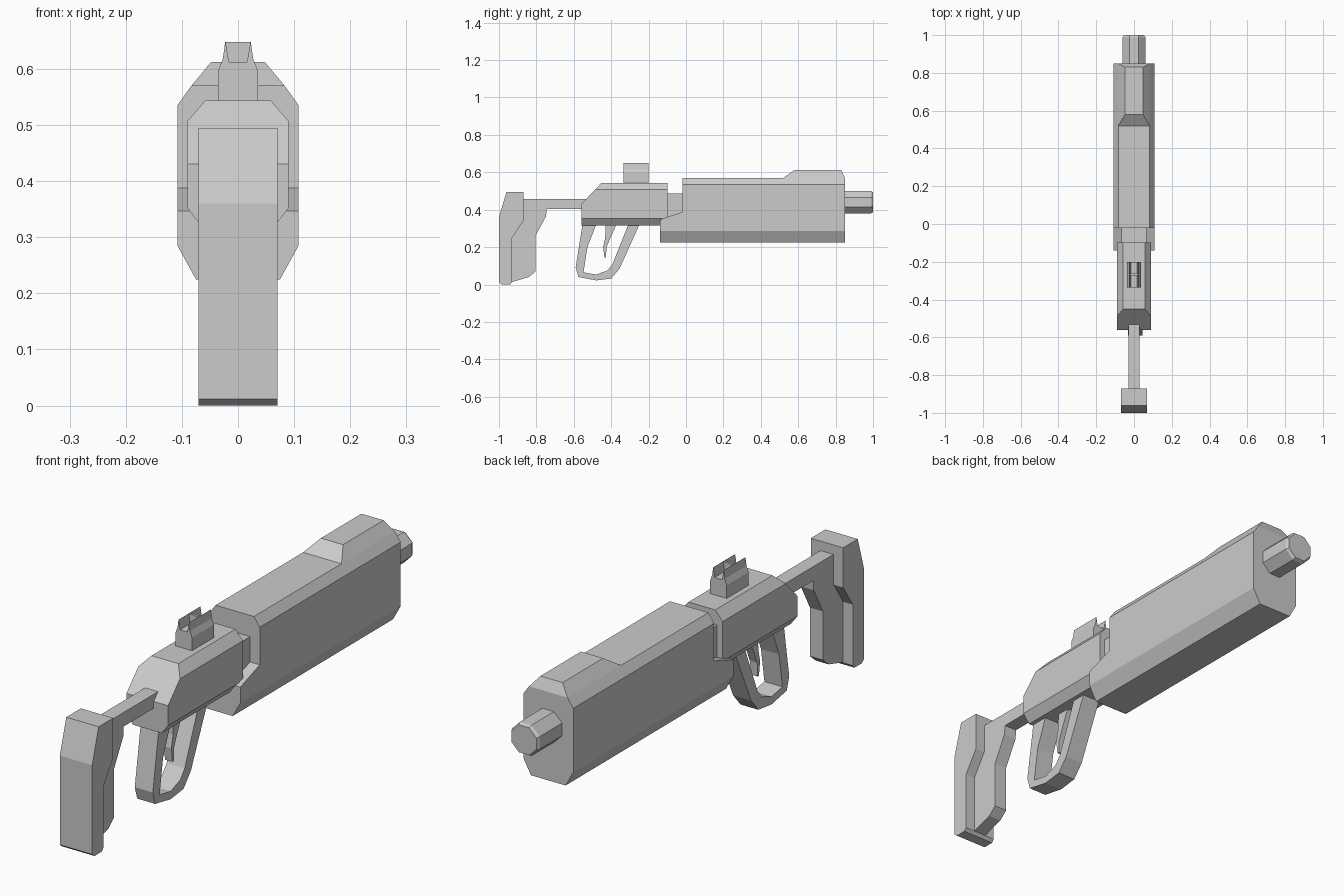
import bpy
import bmesh
from math import pi
from mathutils import Matrix, Vector

cube = bpy.data.objects.get("Cube")
if cube:
    bpy.data.objects.remove(cube, do_unlink=True)

grey = bpy.data.materials.new("plain_grey")
grey.use_nodes = True
tone = (0.6, 0.6, 0.6, 1)
grey.diffuse_color = tone
grey.node_tree.nodes["Principled BSDF"].inputs["Base Color"].default_value = tone


def finish(name, bm):
    bmesh.ops.recalc_face_normals(bm, faces=bm.faces)
    mesh = bpy.data.meshes.new(name)
    bm.to_mesh(mesh)
    bm.free()
    mesh.materials.append(grey)
    obj = bpy.data.objects.new(name, mesh)
    bpy.context.collection.objects.link(obj)
    return obj


def prism(name, pts, lo, hi, axis="x", cut=None):
    """Extrude an outline along x (points are y, z) or along y (points are x, z)."""
    bm = bmesh.new()
    place = (lambda a, b: (lo, a, b)) if axis == "x" else (lambda a, b: (a, lo, b))
    face = bm.faces.new([bm.verts.new(place(a, b)) for a, b in pts])
    step = Vector((hi - lo, 0, 0)) if axis == "x" else Vector((0, hi - lo, 0))
    new = bmesh.ops.extrude_face_region(bm, geom=[face], use_keep_orig=True)["geom"]
    bmesh.ops.translate(bm, vec=step, verts=[v for v in new if isinstance(v, bmesh.types.BMVert)])
    if cut:
        point, normal = cut
        res = bmesh.ops.bisect_plane(bm, geom=bm.verts[:] + bm.edges[:] + bm.faces[:],
                                     plane_co=point, plane_no=normal, clear_outer=True)
        rim = [e for e in res["geom_cut"] if isinstance(e, bmesh.types.BMEdge)]
        bmesh.ops.holes_fill(bm, edges=rim, sides=0)
    return finish(name, bm)


def mirrored(half):
    """Complete a symmetric section from its right half, listed bottom to top."""
    return half + [(-x, z) for x, z in reversed(half)]


# Large faceted housing, with its upper rear cut away
housing = prism("barrel_housing", mirrored([(0.075, 0.225), (0.108, 0.285), (0.108, 0.535), (0.083, 0.57)]),
                -0.14, 0.85, "y")
cutter = prism("housing_cutter", [(-0.3, 0.29), (-0.14, 0.347), (-0.02, 0.388), (-0.02, 0.7), (-0.3, 0.7)],
               -0.2, 0.2)
cutter.hide_render = True
mod = housing.modifiers.new("rear_notch", "BOOLEAN")
mod.operation = "DIFFERENCE"
mod.object = cutter
mod.solver = "EXACT"
bpy.context.view_layer.update()
housing.data = bpy.data.meshes.new_from_object(housing.evaluated_get(bpy.context.evaluated_depsgraph_get()))
housing.modifiers.clear()
bpy.data.objects.remove(cutter, do_unlink=True)

# Raised block on the far end of the housing
bm = bmesh.new()
rings = [[bm.verts.new((x, y, z)) for x, y in ((-w, a), (w, a), (w, b), (-w, b))]
         for w, a, b, z in ((0.083, 0.52, 0.85, 0.57), (0.048, 0.58, 0.83, 0.612))]
bm.faces.new(rings[0])
bm.faces.new(rings[1])
for i in range(4):
    j = (i + 1) % 4
    bm.faces.new((rings[0][i], rings[0][j], rings[1][j], rings[1][i]))
finish("housing_top_rise", bm)

# Receiver with a sloped rear top, and the neck joining it to the housing
prism("receiver", mirrored([(0.062, 0.315), (0.09, 0.352), (0.09, 0.507), (0.058, 0.544)]),
      -0.56, -0.098, "y", cut=((0, -0.56, 0.43), (0, -0.115, 0.11)))
prism("neck", [(-0.11, 0.35), (-0.01, 0.38), (-0.01, 0.487), (-0.11, 0.487)], -0.066, 0.066)

# Eight-sided muzzle with a chamfered tip
bm = bmesh.new()
for start, length, r1, r2 in ((0.84, 0.148, 0.065, 0.065), (0.988, 0.012, 0.065, 0.058)):
    place = (Matrix.Translation((0, start + length / 2, 0.44)) @ Matrix.Rotation(-pi / 2, 4, "X")
             @ Matrix.Rotation(pi / 8, 4, "Z"))
    bmesh.ops.create_cone(bm, cap_ends=True, segments=8, radius1=r1, radius2=r2, depth=length, matrix=place)
finish("muzzle", bm)

# Stock: rod, butt plate and narrow inner web
prism("stock_rod", [(-0.88, 0.403), (-0.52, 0.403), (-0.52, 0.458), (-0.88, 0.458)], -0.028, 0.028)
prism("butt_plate", [(-0.96, 0.495), (-0.87, 0.495), (-0.87, 0.34), (-0.93, 0.25), (-0.93, 0.012),
                     (-0.94, 0), (-0.985, 0), (-1, 0.012), (-1, 0.36)], -0.07, 0.07)
prism("stock_web", [(-0.88, 0.405), (-0.745, 0.405), (-0.748, 0.365), (-0.805, 0.26), (-0.805, 0.07),
                    (-0.84, 0.04), (-0.935, 0.012), (-0.935, 0.25), (-0.88, 0.33)], -0.028, 0.028)

# Open grip loop: outer outline down and around, inner outline back
outer = [(-0.553, 0.325), (-0.59, 0.09), (-0.575, 0.04), (-0.48, 0.022), (-0.4, 0.032),
         (-0.355, 0.085), (-0.247, 0.325)]
inner = [(-0.307, 0.325), (-0.393, 0.11), (-0.42, 0.075), (-0.48, 0.053), (-0.548, 0.065),
         (-0.527, 0.2), (-0.478, 0.325)]
prism("grip_loop", outer + inner, -0.033, 0.045)
prism("trigger", [(-0.43, 0.325), (-0.432, 0.25), (-0.443, 0.2), (-0.436, 0.145), (-0.428, 0.145),
                  (-0.425, 0.2), (-0.408, 0.24), (-0.37, 0.325)], -0.01, 0.022)

# Sight: base with two leaning fins and a thin wall between them
prism("sight", mirrored([(0.036, 0.54), (0.036, 0.595), (0.027, 0.618), (0.0225, 0.65), (0.016, 0.612)]),
      -0.335, -0.2, "y")
prism("sight_wall", mirrored([(0.016, 0.608), (0.0225, 0.648)]), -0.272, -0.262, "y")
